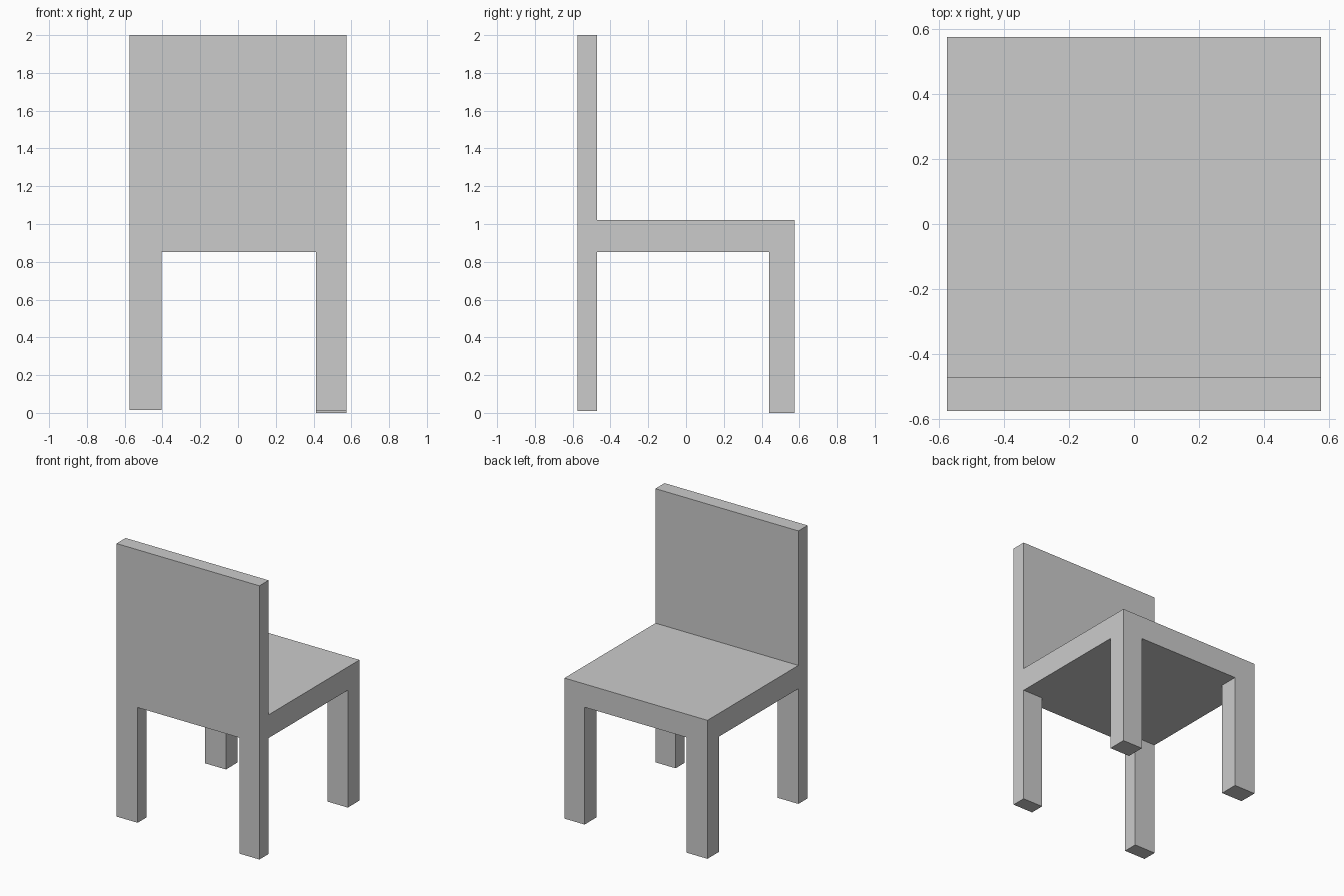
import bpy, bmesh
from mathutils import Matrix

if "Cube" in bpy.data.objects:
    bpy.data.objects.remove(bpy.data.objects["Cube"])

HALF = 0.575                      # half width and depth of the chair
SEAT_BOTTOM, SEAT_TOP, TOP = 0.853, 1.022, 2.0
BACK_Y, FAR_Y = -0.47, 0.44       # inner faces of the legs
LEFT_X, RIGHT_X = -0.405, 0.413
# foot heights, keyed by (right side?, far side?)
FOOT_Z = {(False, False): 0.015, (False, True): 0.015,
          (True, False): 0.01, (True, True): 0.0}


def cut(bm, co, no):
    geom = bm.verts[:] + bm.edges[:] + bm.faces[:]
    bmesh.ops.bisect_plane(bm, geom=geom, plane_co=co, plane_no=no)


def pull(bm, face, z):
    face = bmesh.ops.extrude_discrete_faces(bm, faces=[face])["faces"][0]
    for v in face.verts:
        v.co.z = z


bm = bmesh.new()

# Seat slab
size = Matrix.Diagonal((2 * HALF, 2 * HALF, SEAT_TOP - SEAT_BOTTOM, 1))
place = Matrix.Translation((0, 0, (SEAT_TOP + SEAT_BOTTOM) / 2))
bmesh.ops.create_cube(bm, size=1, matrix=place @ size)

# Backrest pulled up from the strip along -y
cut(bm, (0, BACK_Y, 0), (0, 1, 0))
strip = next(f for f in bm.faces
             if f.normal.z > 0.9 and f.calc_center_median().y < BACK_Y)
pull(bm, strip, TOP)

# Legs pulled down from the four corners
cut(bm, (0, FAR_Y, 0), (0, 1, 0))
cut(bm, (LEFT_X, 0, 0), (1, 0, 0))
cut(bm, (RIGHT_X, 0, 0), (1, 0, 0))
bm.normal_update()
for f in [f for f in bm.faces if f.normal.z < -0.9]:
    c = f.calc_center_median()
    if (c.x < LEFT_X or c.x > RIGHT_X) and (c.y < BACK_Y or c.y > FAR_Y):
        pull(bm, f, FOOT_Z[(c.x > 0, c.y > 0)])

# Merge coplanar faces into clean panels
bmesh.ops.dissolve_limit(bm, angle_limit=0.01, verts=bm.verts[:], edges=bm.edges[:])
bmesh.ops.recalc_face_normals(bm, faces=bm.faces[:])

mesh = bpy.data.meshes.new("chair")
bm.to_mesh(mesh)
bm.free()
bpy.context.collection.objects.link(bpy.data.objects.new("chair", mesh))
